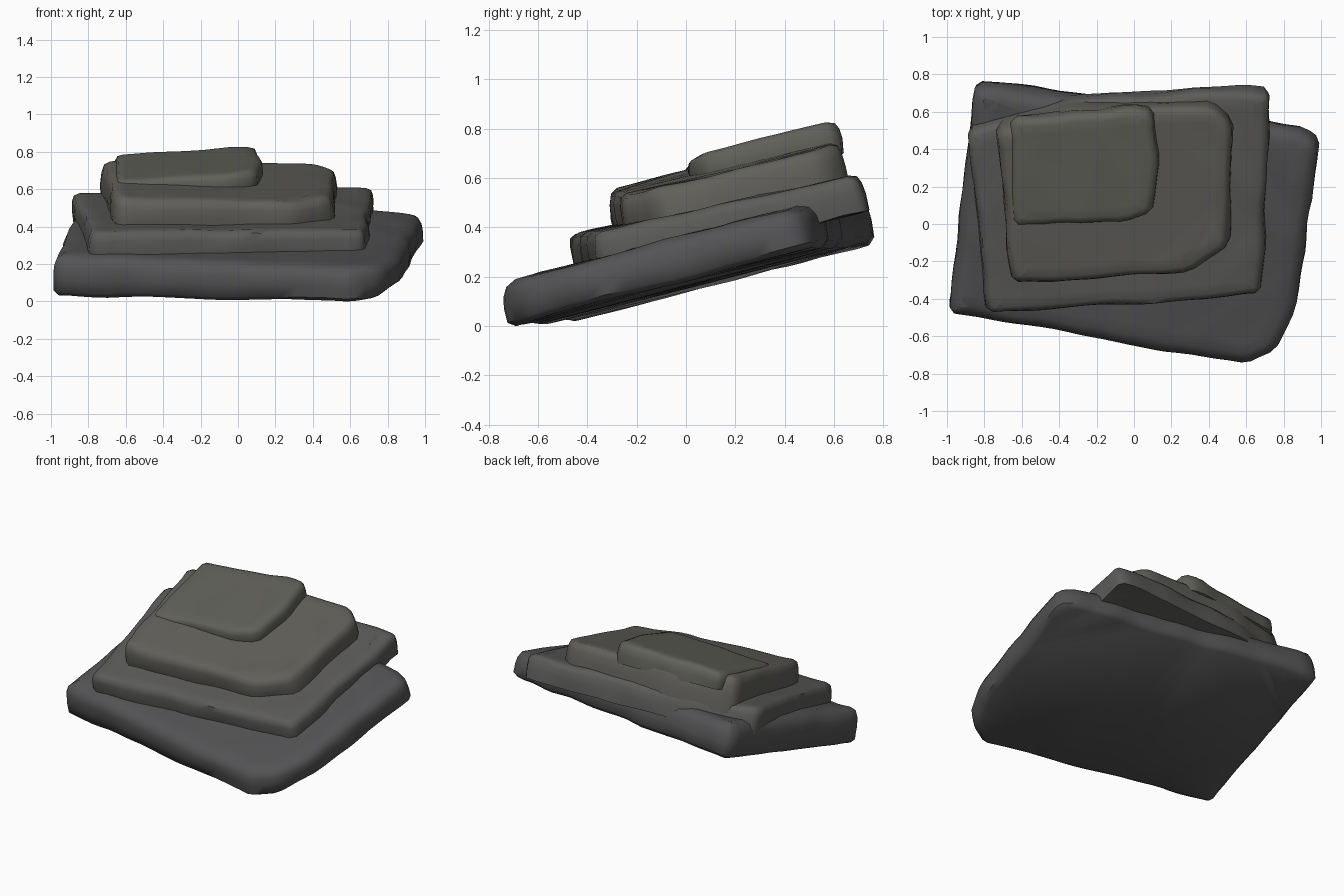
import bpy, bmesh, math
from mathutils import Vector, noise

if "Cube" in bpy.data.objects:
    bpy.data.objects.remove(bpy.data.objects["Cube"])


def rounded(outline, radius, step=0.07):
    """Cut the outline's corners, then resample its straight runs."""
    n, pts = len(outline), []
    for i in range(n):
        p = Vector(outline[i])
        for q in (Vector(outline[i - 1]), Vector(outline[(i + 1) % n])):
            d = q - p
            pts.append(p + d.normalized() * min(radius, d.length * 0.3))
    out = []
    for i, p in enumerate(pts):
        q = pts[(i + 1) % len(pts)]
        k = max(1, round((q - p).length / step))
        out += [p.lerp(q, j / k) for j in range(k)]
    return out


def inset(pts, d):
    """Move every point of a counter-clockwise outline inward."""
    out = []
    for i, p in enumerate(pts):
        t = (pts[(i + 1) % len(pts)] - pts[i - 1]).normalized()
        out.append(p + Vector((-t.y, t.x)) * d)
    return out


def slab(name, outline, low, high, rings, color, seed, radius=0.03):
    """Tilted slab; low and high are planes z = a + b*x + c*y."""
    pts = rounded(outline, radius)
    bm = bmesh.new()
    loops = []
    for t, d in rings:
        loop = []
        for p in inset(pts, d):
            z0 = low[0] + low[1] * p.x + low[2] * p.y
            z1 = high[0] + high[1] * p.x + high[2] * p.y
            v = Vector((p.x, p.y - 0.25 * (t - 0.6) * (z1 - z0), z0 + t * (z1 - z0)))
            n = noise.noise_vector(v * 5 + Vector((seed, seed, 0)))
            v += Vector((n.x * 0.016, n.y * 0.016, n.z * 0.010))
            loop.append(bm.verts.new(v))
        loops.append(loop)
    n = len(pts)
    for a, b in zip(loops, loops[1:]):
        for i in range(n):
            j = (i + 1) % n
            bm.faces.new((a[i], a[j], b[j], b[i]))
    caps = [bm.faces.new(loops[0][::-1]), bm.faces.new(loops[-1])]
    bmesh.ops.triangulate(bm, faces=caps)
    bmesh.ops.recalc_face_normals(bm, faces=bm.faces)
    me = bpy.data.meshes.new(name)
    bm.to_mesh(me)
    bm.free()
    ob = bpy.data.objects.new(name, me)
    bpy.context.collection.objects.link(ob)
    mat = bpy.data.materials.new(name + "_stone")
    mat.diffuse_color = (*color, 1)
    mat.use_nodes = True
    mat.node_tree.nodes["Principled BSDF"].inputs["Base Color"].default_value = mat.diffuse_color
    me.materials.append(mat)
    bpy.ops.object.select_all(action='DESELECT')
    ob.select_set(True)
    bpy.context.view_layer.objects.active = ob
    bpy.ops.object.shade_smooth_by_angle(angle=math.radians(50))
    return ob


# Edge profiles: (height fraction, inset)
base_edge = [(0, 0.035), (0.12, 0.005), (0.45, 0), (0.7, 0.005), (0.9, 0.025), (1, 0.07), (1.0, 0.13)]
ledge = [(0, 0.0), (0.45, -0.005), (0.75, 0.0), (0.93, 0.012), (1, 0.04), (1.0, 0.09)]

# Broad bottom slab
slab("base_slab",
     [(-1.0, -0.47), (-0.2, -0.61), (0.6, -0.755), (0.76, -0.67), (0.86, -0.45),
      (1.0, 0.44), (0.92, 0.5), (0.72, 0.54), (0.2, 0.6), (-0.3, 0.68),
      (-0.7, 0.745), (-0.85, 0.75)],
     (0.178, 0.028, 0.255), (0.375, 0, 0.26), base_edge, (0.088, 0.088, 0.092), 1)

# Second slab, overhanging the base at the back right
slab("lower_ledge",
     [(-0.78, -0.47), (0.68, -0.37), (0.70, 0.1), (0.725, 0.71), (0.35, 0.71),
      (-0.3, 0.67), (-0.65, 0.58), (-0.89, 0.51)],
     (0.30, 0, 0.25), (0.475, -0.01, 0.22), ledge, (0.105, 0.104, 0.098), 4)

# Third slab with a cut front right corner
slab("upper_ledge",
     [(-0.655, -0.31), (0.3, -0.25), (0.51, -0.1), (0.52, 0.55), (0.42, 0.64),
      (-0.3, 0.63), (-0.73, 0.52)],
     (0.42, 0, 0.23), (0.61, -0.04, 0.25), ledge, (0.118, 0.115, 0.102), 7)

# Small top slab
slab("top_slab",
     [(-0.655, 0.0), (-0.05, 0.02), (0.1, 0.07), (0.13, 0.35), (0.10, 0.61),
      (-0.02, 0.62), (-0.65, 0.56)],
     (0.56, 0, 0.24), (0.685, 0.045, 0.26), ledge, (0.118, 0.118, 0.1), 11)

# Rest the rock on the ground
bpy.context.view_layer.update()
parts = list(bpy.context.collection.objects)
drop = min(v.co.z for o in parts for v in o.data.vertices)
for o in parts:
    for v in o.data.vertices:
        v.co.z -= drop
